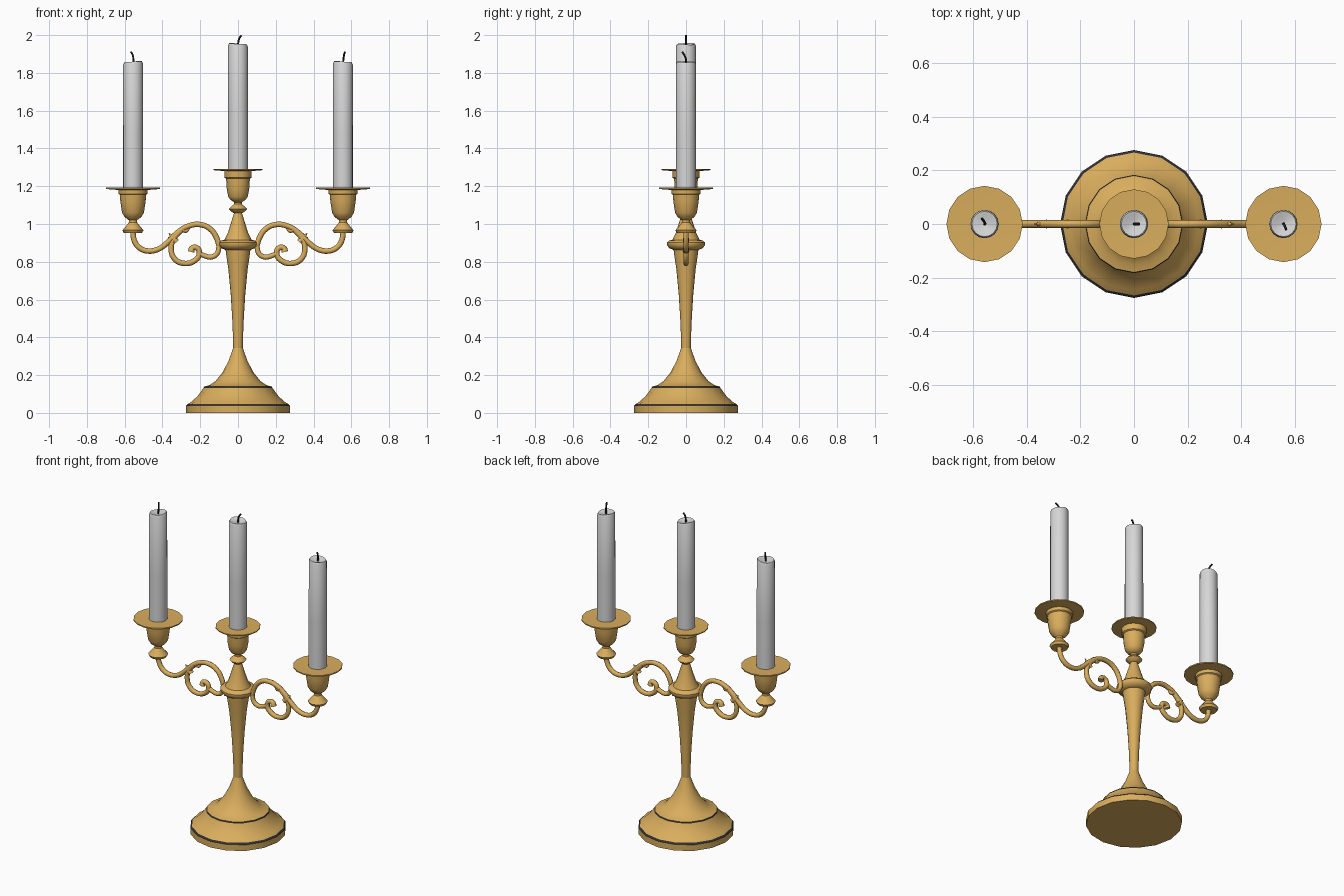
import bpy, bmesh, math
from mathutils import Vector

if "Cube" in bpy.data.objects:
    bpy.data.objects.remove(bpy.data.objects["Cube"])


def material(name, rgb):
    m = bpy.data.materials.new(name)
    m.diffuse_color = (*rgb, 1)
    m.use_nodes = True
    m.node_tree.nodes["Principled BSDF"].inputs["Base Color"].default_value = m.diffuse_color
    return m


BRASS = material("brass", (0.70, 0.42, 0.11))
WAX = material("candle_wax", (0.68, 0.68, 0.68))
DARK = material("dark_band", (0.03, 0.03, 0.035))
WICK = material("wick_black", (0.012, 0.012, 0.012))


def lathe(name, profile, x=0, sides=16, mats=(BRASS,), dark_steps=(), tilt=0, tilt_z=9, angle=35):
    """Spin an (r, z) profile round a vertical axis; closed at both ends."""
    bm = bmesh.new()
    rings = []
    for r, z in profile:
        ring = []
        for i in range(sides):
            a = 2 * math.pi * i / sides
            c, s = math.cos(a), math.sin(a)
            dz = tilt * r * (c + 0.5 * math.sin(2 * a)) if z > tilt_z else 0
            ring.append(bm.verts.new((x + r * c, r * s, z + dz)))
        rings.append(ring)
    for k in range(len(rings) - 1):
        for i in range(sides):
            j = (i + 1) % sides
            f = bm.faces.new((rings[k][i], rings[k][j], rings[k + 1][j], rings[k + 1][i]))
            f.material_index = 1 if k in dark_steps else 0
    bm.faces.new(rings[0][::-1])
    bm.faces.new(rings[-1])
    bmesh.ops.recalc_face_normals(bm, faces=bm.faces)
    me = bpy.data.meshes.new(name)
    bm.to_mesh(me)
    bm.free()
    for m in mats:
        me.materials.append(m)
    ob = bpy.data.objects.new(name, me)
    bpy.context.collection.objects.link(ob)
    activate(ob)
    bpy.ops.object.shade_smooth_by_angle(angle=math.radians(angle))
    return ob


def activate(ob):
    bpy.ops.object.select_all(action='DESELECT')
    ob.select_set(True)
    bpy.context.view_layer.objects.active = ob


def tube(name, pts, radius, mat, taper=None):
    """Round tube through the points; taper lists a radius factor per point."""
    cu = bpy.data.curves.new(name, 'CURVE')
    cu.dimensions = '3D'
    cu.bevel_depth = radius
    cu.bevel_resolution = 2
    cu.resolution_u = 5
    cu.use_fill_caps = True
    sp = cu.splines.new('BEZIER')
    sp.bezier_points.add(len(pts) - 1)
    for i, (b, p) in enumerate(zip(sp.bezier_points, pts)):
        b.co = Vector(p)
        b.handle_left_type = b.handle_right_type = 'AUTO'
        if taper:
            b.radius = taper[i]
    cu.materials.append(mat)
    ob = bpy.data.objects.new(name, cu)
    bpy.context.collection.objects.link(ob)
    activate(ob)
    bpy.ops.object.convert(target='MESH')
    return ob


# Stepped foot with two dark bands
lathe("base", [(0.275, 0), (0.275, 0.038), (0.266, 0.047), (0.245, 0.06), (0.215, 0.088),
               (0.183, 0.131), (0.18, 0.139), (0.15, 0.147), (0.12, 0.167), (0.083, 0.213),
               (0.05, 0.275), (0.025, 0.345)], mats=(BRASS, DARK), dark_steps=(1, 5))

# Stem, collar, neck and knob
lathe("stem", [(0.025, 0.34), (0.029, 0.47), (0.038, 0.62), (0.051, 0.76), (0.063, 0.84), (0.066, 0.868)])
lathe("collar", [(0.066, 0.862), (0.09, 0.873), (0.101, 0.89), (0.101, 0.902), (0.09, 0.912),
                 (0.072, 0.916), (0.055, 0.95), (0.036, 1.01), (0.02, 1.062)])
lathe("center_knob", [(0.018, 1.055), (0.036, 1.066), (0.048, 1.08), (0.036, 1.093),
                      (0.02, 1.105), (0.02, 1.12)])

# Centre cup and drip plate
lathe("center_cup", [(0.02, 1.115), (0.04, 1.128), (0.052, 1.145), (0.06, 1.19), (0.063, 1.24),
                     (0.071, 1.245), (0.073, 1.285)])
lathe("center_drip_plate", [(0.07, 1.28), (0.129, 1.285), (0.129, 1.291), (0.055, 1.289)])


def candle(name, x, z0, z1, tilt):
    lathe(name, [(0.053, z0), (0.053, z0 + 0.3), (0.052, z1 - 0.012), (0.047, z1 - 0.001),
                 (0.036, z1 - 0.003), (0.012, z1 - 0.012)],
          x=x, mats=(WAX,), tilt=tilt, tilt_z=z1 - 0.05, angle=50)


candle("center_candle", 0, 1.28, 1.955, -0.09)
tube("center_wick", [(0, 0, 1.94), (0.002, 0, 1.965), (0.008, 0, 1.985), (0.019, 0, 1.998)], 0.005, WICK)

for s, side in ((-1, "left"), (1, "right")):
    cx = 0.556 * s
    # Side cup, bell foot and drip plate
    lathe(side + "_cup", [(0.048, 0.952), (0.056, 0.967), (0.04, 0.985), (0.022, 1.008), (0.022, 1.02),
                          (0.045, 1.038), (0.058, 1.06), (0.067, 1.12), (0.07, 1.155), (0.077, 1.16),
                          (0.078, 1.186)], x=cx)
    lathe(side + "_drip_plate", [(0.075, 1.18), (0.142, 1.185), (0.142, 1.192), (0.055, 1.189)], x=cx)
    candle(side + "_candle", cx, 1.18, 1.86, 0.08 * s * -1)
    yw = 0.02 if s < 0 else -0.02
    tube(side + "_wick", [(cx, 0, 1.845), (cx + 0.002, 0, 1.87), (cx + 0.002 + 0.003 * s, yw * 0.4, 1.893),
                          (cx + 0.010 * s, yw, 1.911)], 0.005, WICK)

    def path(pts):
        return [(s * x, 0, z) for x, z in pts]

    # Main arm: cup, trough, hump, then down to the collar
    tube(side + "_arm", path([(0.556, 0.96), (0.55, 0.915), (0.523, 0.875), (0.475, 0.857),
                              (0.42, 0.868), (0.37, 0.905), (0.325, 0.95), (0.265, 0.988),
                              (0.2, 0.997), (0.145, 0.972), (0.115, 0.93), (0.1, 0.885)]), 0.0145, BRASS)
    # Large scroll branching off the arm
    tube(side + "_scroll", path([(0.30, 0.968), (0.338, 0.925), (0.354, 0.87), (0.335, 0.815),
                                 (0.282, 0.791), (0.23, 0.806), (0.205, 0.84), (0.215, 0.872),
                                 (0.243, 0.872), (0.248, 0.852)]), 0.0145, BRASS,
         [1, 1, 1, 1, 1, 1, 1, 1, 1, 1.2])
    # Lower link from collar to scroll
    tube(side + "_lower_link", path([(0.1, 0.885), (0.11, 0.845), (0.14, 0.825), (0.175, 0.831),
                                     (0.207, 0.845)]), 0.0135, BRASS)
    # Small leaf spikes on the scrolls
    tube(side + "_outer_leaf", path([(0.325, 0.905), (0.345, 0.928), (0.366, 0.952)]), 0.016, BRASS, [1, 0.9, 0.08])
    tube(side + "_inner_leaf", path([(0.30, 0.975), (0.275, 0.965), (0.252, 0.985)]), 0.013, BRASS, [1, 0.9, 0.1])
    tube(side + "_lower_leaf", path([(0.345, 0.895), (0.352, 0.915), (0.37, 0.93)]), 0.012, BRASS, [1, 0.8, 0.1])
